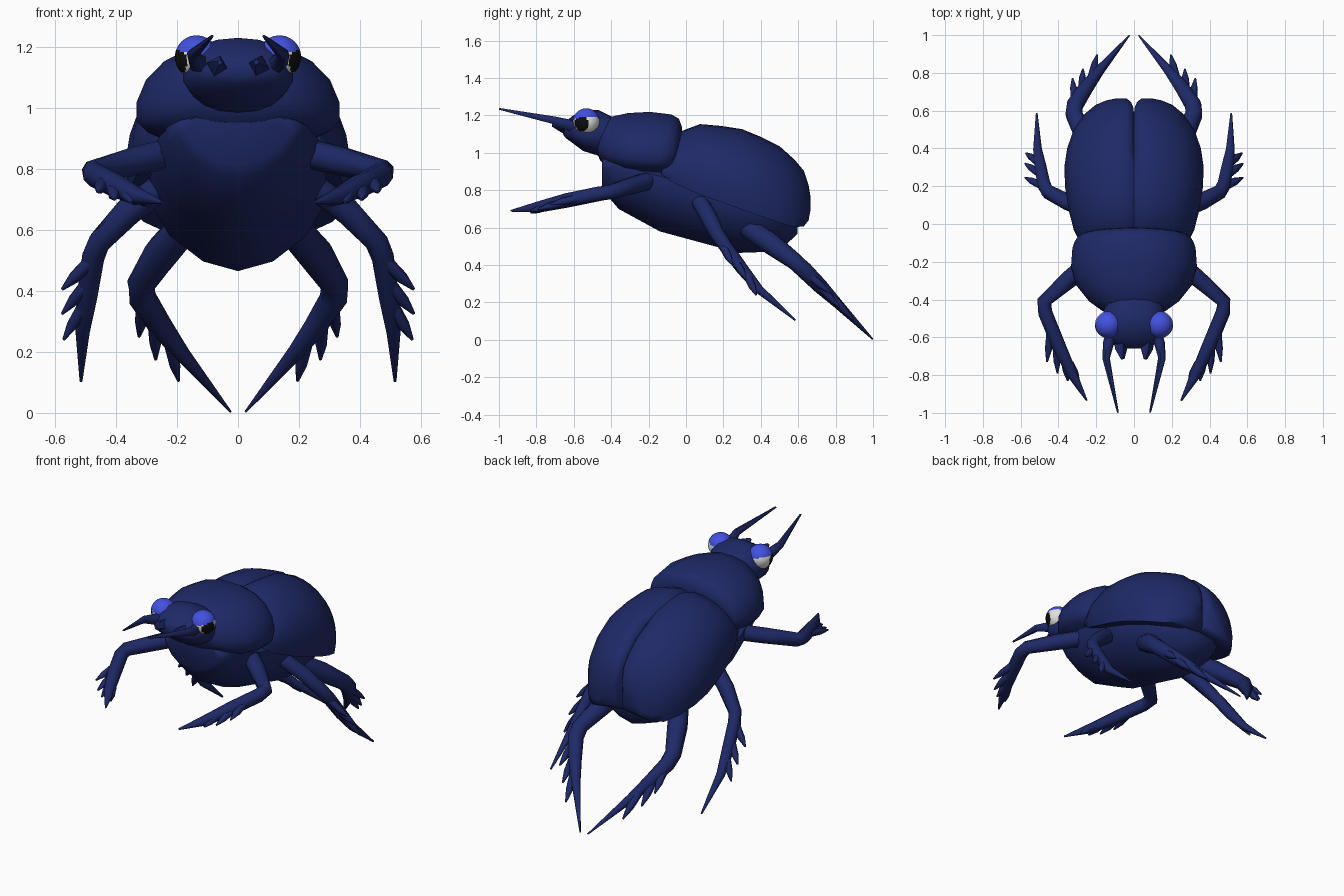
import bpy, bmesh, math
from mathutils import Vector


def material(name, rgb):
    m = bpy.data.materials.new(name)
    m.diffuse_color = (*rgb, 1)
    return m


NAVY = material("navy shell", (0.0135, 0.0225, 0.137))
LID = material("bright blue eyelid", (0.055, 0.083, 0.74))
WHITE = material("eye white", (0.75, 0.75, 0.73))
BLACK = material("pupil black", (0.004, 0.004, 0.004))


def finish(bm, name, mats=(NAVY,), angle=60):
    bmesh.ops.recalc_face_normals(bm, faces=bm.faces)
    me = bpy.data.meshes.new(name)
    bm.to_mesh(me)
    bm.free()
    for m in mats:
        me.materials.append(m)
    me.polygons.foreach_set("use_smooth", [True] * len(me.polygons))
    me.set_sharp_from_angle(angle=math.radians(angle))
    ob = bpy.data.objects.new(name, me)
    bpy.context.collection.objects.link(ob)
    return ob


def add_loft(bm, rings):
    vs = [[bm.verts.new(p) for p in r] for r in rings]
    n = len(vs[0])
    for a, b in zip(vs, vs[1:]):
        for i in range(n):
            j = (i + 1) % n
            bm.faces.new((a[i], a[j], b[j], b[i]))
    bm.faces.new(vs[0])
    bm.faces.new(vs[-1])


def body_loft(name, stations, c, n, e=0.9):
    """Stations are (y, bottom, top, half width, shear); c is where it is widest."""
    bm = bmesh.new()
    rings = []
    for y, zb, zt, w, k in stations:
        h = zt - zb
        zc = zb + c * h
        ring = []
        for i in range(n):
            t = (i + 0.5) / n * math.tau
            dz = power(math.sin(t), e) * h * (1 - c if math.sin(t) > 0 else c)
            ring.append((w * power(math.cos(t), e), y + k * (zc + dz - zb - h / 2), zc + dz))
        rings.append(ring)
    add_loft(bm, rings)
    return finish(bm, name)


def power(v, e):
    return math.copysign(abs(v) ** e, v)


def add_tube(bm, pts, radii, sides=8):
    pts = [Vector(p) for p in pts]
    rings = []
    for i, p in enumerate(pts):
        d = Vector()
        if i > 0:
            d += (p - pts[i - 1]).normalized()
        if i < len(pts) - 1:
            d += (pts[i + 1] - p).normalized()
        d.normalize()
        u = d.cross(Vector((0.3, 0.2, 1))).normalized()
        v = d.cross(u)
        rings.append([p + radii[i] * (u * math.cos(a) + v * math.sin(a))
                      for a in (k / sides * math.tau for k in range(sides))])
    add_loft(bm, rings)


# Belly and chest, narrowing towards a flat underside
body_loft("belly", [
    (-0.45, 0.81, 0.99, 0.18, 0), (-0.42, 0.77, 1.0, 0.21, 0), (-0.36, 0.70, 1.0, 0.24, 0),
    (-0.14, 0.58, 0.95, 0.29, 0), (0.155, 0.50, 0.88, 0.30, 0),
    (0.28, 0.465, 0.84, 0.30, 0), (0.42, 0.47, 0.80, 0.275, 0),
    (0.53, 0.505, 0.76, 0.22, 0), (0.595, 0.565, 0.70, 0.14, 0)], 0.75, 14, 1.15)

# Thorax shield
body_loft("thorax_shield", [
    (-0.48, 1.01, 1.11, 0.11, 0), (-0.46, 0.96, 1.155, 0.17, 0),
    (-0.41, 0.915, 1.193, 0.24, 0), (-0.32, 0.885, 1.215, 0.31, 0.05),
    (-0.22, 0.87, 1.222, 0.337, 0.15), (-0.12, 0.865, 1.208, 0.33, 0.25),
    (-0.085, 0.868, 1.185, 0.318, 0.3), (-0.062, 0.88, 1.145, 0.302, 0.3),
    (-0.05, 0.89, 1.10, 0.28, 0.3)], 0.3, 20, 0.95)

# Head
body_loft("head", [
    (-0.37, 1.0, 1.18, 0.14, 0), (-0.47, 0.985, 1.23, 0.165, 0),
    (-0.55, 1.01, 1.23, 0.183, 0), (-0.61, 1.055, 1.195, 0.15, 0),
    (-0.645, 1.08, 1.165, 0.10, 0), (-0.658, 1.10, 1.145, 0.05, 0)], 0.45, 18)

# Wing case stations: y, bottom, top, inner x, outer x
WING = [(-0.13, 0.87, 1.03, 0, 0.27), (-0.03, 0.825, 1.115, 0, 0.32),
        (0.075, 0.78, 1.155, 0, 0.347), (0.19, 0.74, 1.145, 0, 0.365),
        (0.30, 0.70, 1.128, 0, 0.37), (0.40, 0.665, 1.087, 0, 0.355),
        (0.50, 0.63, 1.037, 0, 0.32), (0.58, 0.605, 0.965, 0.0, 0.265),
        (0.63, 0.61, 0.905, 0.004, 0.205), (0.655, 0.64, 0.83, 0.015, 0.145),
        (0.665, 0.69, 0.77, 0.03, 0.095)]

# Leg data: joints, radii, spikes as (base, tip)
LEGS = {
    "front_leg": (
        [(0.17, -0.15, 0.865), (0.34, -0.29, 0.825), (0.475, -0.41, 0.79), (0.47, -0.47, 0.78),
         (0.40, -0.64, 0.745), (0.33, -0.79, 0.71), (0.25, -0.935, 0.69)],
        [0.05, 0.048, 0.04, 0.04, 0.039, 0.03, 0.005],
        [((0.44, -0.56, 0.76), (0.46, -0.73, 0.725)), ((0.41, -0.63, 0.74), (0.405, -0.79, 0.70)),
         ((0.37, -0.70, 0.73), (0.35, -0.83, 0.69)), ((0.34, -0.74, 0.72), (0.29, -0.83, 0.68))]),
    "middle_leg": (
        [(0.20, 0.05, 0.78), (0.36, 0.12, 0.66), (0.455, 0.17, 0.56), (0.475, 0.205, 0.51),
         (0.495, 0.30, 0.38), (0.51, 0.39, 0.27), (0.515, 0.585, 0.105)],
        [0.045, 0.046, 0.039, 0.037, 0.034, 0.025, 0.005],
        [((0.48, 0.20, 0.50), (0.577, 0.245, 0.405)), ((0.49, 0.26, 0.43), (0.577, 0.32, 0.325)),
         ((0.50, 0.32, 0.36), (0.572, 0.375, 0.24))]),
    "hind_leg": (
        [(0.15, 0.27, 0.64), (0.25, 0.44, 0.525), (0.318, 0.58, 0.42), (0.313, 0.63, 0.375),
         (0.255, 0.72, 0.285), (0.185, 0.81, 0.195), (0.025, 0.998, 0.004)],
        [0.055, 0.06, 0.047, 0.046, 0.04, 0.027, 0.004],
        [((0.31, 0.64, 0.36), (0.325, 0.77, 0.25)), ((0.275, 0.70, 0.30), (0.27, 0.82, 0.175)),
         ((0.225, 0.77, 0.24), (0.195, 0.895, 0.105))]),
}

for s, side in ((1, "right"), (-1, "left")):
    # Wing case: half dome with a shallow groove along the seam
    bm = bmesh.new()
    rings = []
    for y, zb, zt, x0, x1 in WING:
        h = zt - zb
        zc = zb + 0.22 * h
        ring = [(s * x0, y - 0.012, zb + 0.05 * h), (s * x0, y - 0.012, zt - 0.025)]
        for i in range(11):
            t = 0.1 + i / 10 * 1.75
            ring.append((s * (x0 + (x1 - x0) * power(math.sin(t), 0.9)), y,
                         zc + power(math.cos(t), 0.95) * 0.78 * h))
        rings.append(ring)
    add_loft(bm, rings)
    finish(bm, "wing_case_" + side)

    # Legs with spikes
    for name, (pts, radii, spikes) in LEGS.items():
        bm = bmesh.new()
        add_tube(bm, [(s * x, y, z) for x, y, z in pts], radii)
        for a, b in spikes:
            a, b = Vector((s * a[0], a[1], a[2])), Vector((s * b[0], b[1], b[2]))
            add_tube(bm, [a, a.lerp(b, 0.6), b], [0.024, 0.02, 0.005], 6)
        finish(bm, name + "_" + side)

    # Antenna
    bm = bmesh.new()
    add_tube(bm, [(s * 0.11, -0.57, 1.135), (s * 0.135, -0.63, 1.15), (s * 0.148, -0.71, 1.175),
                  (s * 0.085, -0.998, 1.235)], [0.036, 0.03, 0.021, 0.005], 6)
    finish(bm, "antenna_" + side)

    # Mandible
    bm = bmesh.new()
    add_tube(bm, [(s * 0.07, -0.58, 1.13), (s * 0.068, -0.66, 1.14),
                  (s * 0.06, -0.715, 1.15)], [0.042, 0.034, 0.01], 4)
    finish(bm, "mandible_" + side)

    # Eye: lid on top, pupil facing out and forward, the rest white
    bm = bmesh.new()
    bmesh.ops.create_uvsphere(bm, u_segments=40, v_segments=28, radius=0.071)
    lid = Vector((-0.25 * s, -0.06, 1)).normalized()
    pupil = Vector((0.9 * s, -0.45, -0.18)).normalized()
    for f in bm.faces:
        d = f.calc_center_median().normalized()
        f.material_index = 0 if d.dot(lid) > 0.1 else 2 if d.dot(pupil) > 0.82 else 1
    bmesh.ops.translate(bm, verts=bm.verts, vec=(s * 0.136, -0.533, 1.167))
    finish(bm, "eye_" + side, (LID, WHITE, BLACK))
